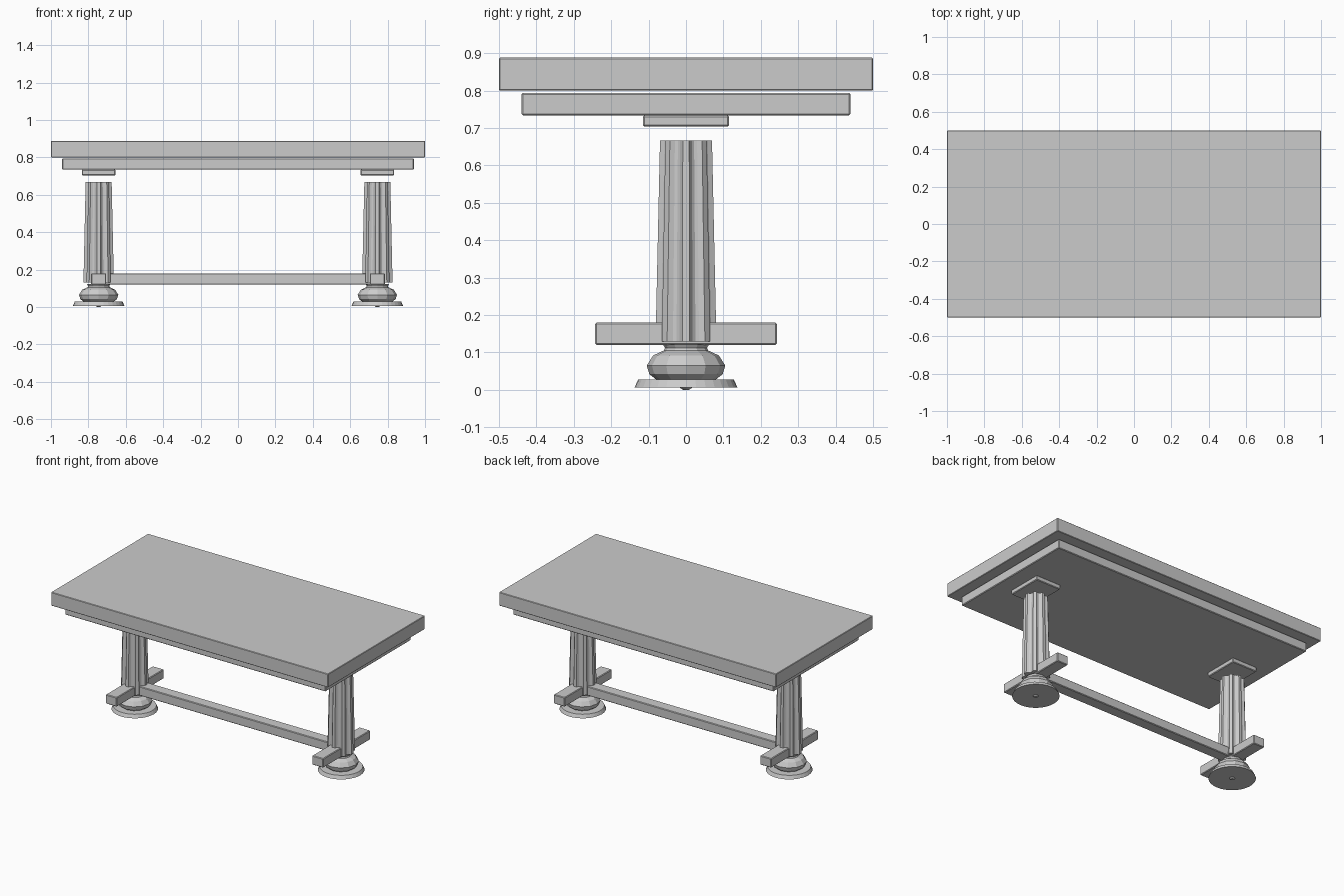
import bpy, bmesh
from math import sin, cos, pi, radians

if "Cube" in bpy.data.objects:
    bpy.data.objects.remove(bpy.data.objects["Cube"])

LEG_X = 0.745


def make_object(name, bm, smooth=False):
    bmesh.ops.recalc_face_normals(bm, faces=bm.faces)
    mesh = bpy.data.meshes.new(name)
    bm.to_mesh(mesh)
    bm.free()
    obj = bpy.data.objects.new(name, mesh)
    bpy.context.collection.objects.link(obj)
    return obj


def box(name, lo, hi, bevel=0.004):
    bm = bmesh.new()
    bmesh.ops.create_cube(bm, size=1)
    for v in bm.verts:
        v.co = [(a + b) / 2 + c * (b - a) for a, b, c in zip(lo, hi, v.co)]
    obj = make_object(name, bm)
    mod = obj.modifiers.new("soft_edges", 'BEVEL')
    mod.width = bevel
    mod.segments = 1
    return obj


def loft(name, rings, x):
    """Skin a stack of equal-length rings and close both ends."""
    bm = bmesh.new()
    loops = [[bm.verts.new((x + p[0], p[1], p[2])) for p in r] for r in rings]
    n = len(loops[0])
    for a, b in zip(loops, loops[1:]):
        for i in range(n):
            j = (i + 1) % n
            bm.faces.new((a[i], a[j], b[j], b[i]))
    bm.faces.new(loops[0][::-1])
    bm.faces.new(loops[-1])
    return make_object(name, bm)


def lathe(name, profile, x, sides):
    rings = [[(r * cos(2 * pi * i / sides), r * sin(2 * pi * i / sides), z)
              for i in range(sides)] for r, z in profile]
    return loft(name, rings, x)


def fluted_ring(radius, z, flutes=8):
    # each flute: a narrow ridge followed by a rounded groove
    pts = []
    for k in range(flutes):
        for deg, f in ((-7, 1.0), (7, 1.0), (15, 0.85), (22.5, 0.81), (30, 0.85)):
            a = 2 * pi * k / flutes + radians(deg)
            pts.append((radius * f * cos(a), radius * f * sin(a), z))
    return pts


# top slab and the apron slab under it
box("tabletop", (-1, -0.5, 0.80), (1, 0.5, 0.888), 0.003)
box("apron", (-0.94, -0.44, 0.734), (0.94, 0.44, 0.794))

# long stretcher between the legs
box("stretcher", (-0.71, -0.037, 0.12), (0.71, 0.037, 0.18))

for side, x in (("left", -LEG_X), ("right", LEG_X)):
    # plate under the apron, and the cross bar low on the leg
    box(side + "_top_plate", (x - 0.09, -0.115, 0.704), (x + 0.09, 0.115, 0.734))
    box(side + "_cross_bar", (x - 0.04, -0.243, 0.12), (x + 0.04, 0.243, 0.18))
    # tapered fluted column
    loft(side + "_column", [fluted_ring(0.082, 0.13), fluted_ring(0.070, 0.667)], x)
    # faceted bun foot with a neck
    lathe(side + "_bun_foot", [(0.08, 0.028), (0.098, 0.042), (0.105, 0.065),
                               (0.088, 0.092), (0.060, 0.105), (0.056, 0.112),
                               (0.062, 0.122)], x, 12)
    # floor disc with its small centre pad
    lathe(side + "_floor_disc", [(0.138, 0.006), (0.136, 0.010), (0.128, 0.028)], x, 32)
    lathe(side + "_floor_pad", [(0.008, 0.0), (0.018, 0.007)], x, 12)
